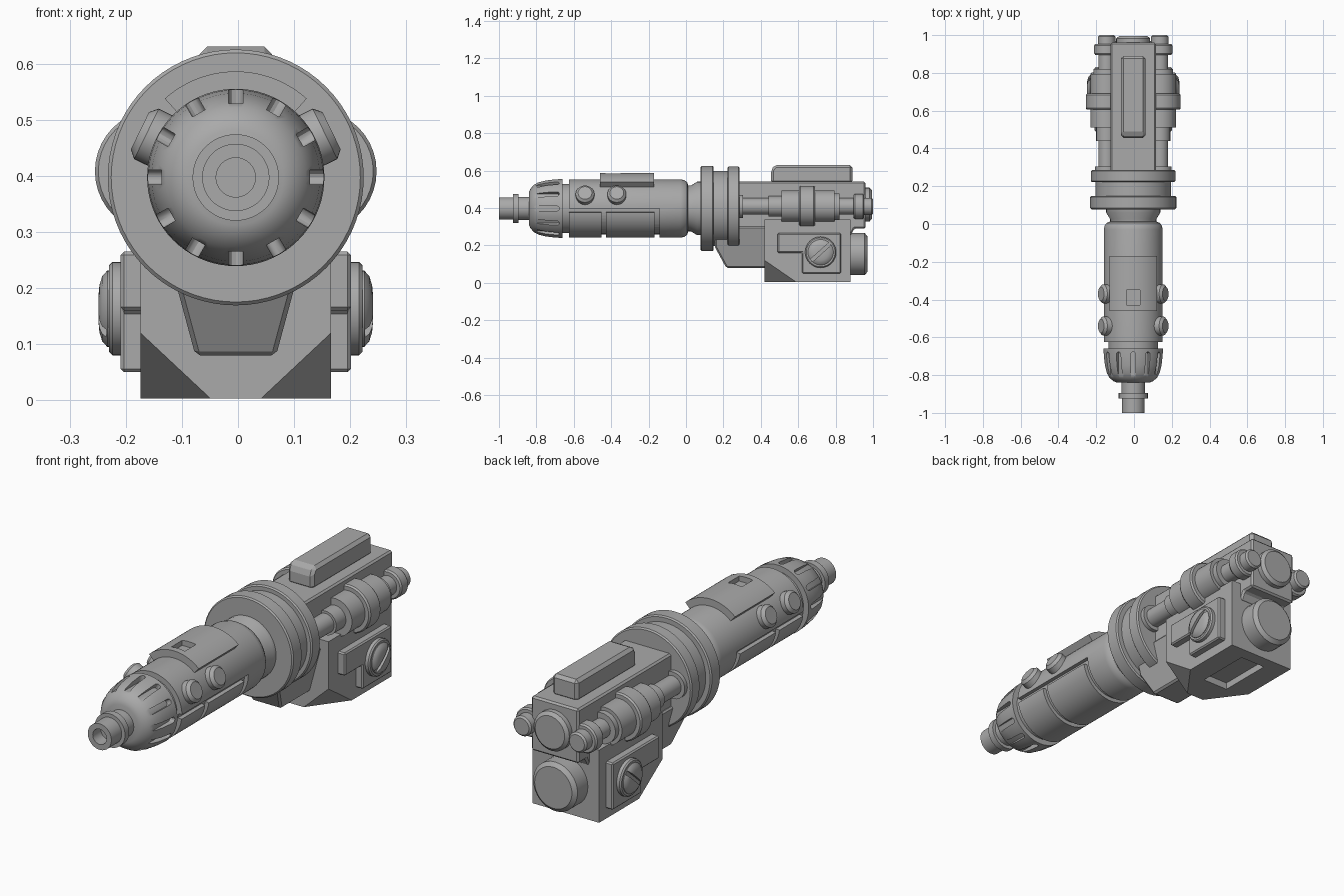
import bpy, bmesh, math
from mathutils import Matrix, Vector

if "Cube" in bpy.data.objects:
    bpy.data.objects.remove(bpy.data.objects["Cube"], do_unlink=True)

GREY = (0.4, 0.4, 0.4, 1)
metal = bpy.data.materials.new("grey_metal")
metal.use_nodes = True
metal.diffuse_color = GREY
metal.node_tree.nodes["Principled BSDF"].inputs["Base Color"].default_value = GREY

CX, CZ = -0.004, 0.397          # barrel axis
AXIS = Matrix.Translation((CX, 0, CZ))
MID = Matrix.Translation((CX, 0, 0))


def make(name, bm, matrix):
    bmesh.ops.transform(bm, matrix=matrix, verts=bm.verts)
    bmesh.ops.recalc_face_normals(bm, faces=bm.faces)
    mesh = bpy.data.meshes.new(name)
    bm.to_mesh(mesh)
    bm.free()
    mesh.materials.append(metal)
    ob = bpy.data.objects.new(name, mesh)
    bpy.context.collection.objects.link(ob)
    return ob


def activate(ob):
    bpy.ops.object.select_all(action='DESELECT')
    ob.select_set(True)
    bpy.context.view_layer.objects.active = ob


def apply(ob, kind, **settings):
    mod = ob.modifiers.new(kind, kind)
    for key, value in settings.items():
        setattr(mod, key, value)
    activate(ob)
    bpy.ops.object.modifier_apply(modifier=mod.name)


def cut(ob, cutter):
    apply(ob, 'BOOLEAN', object=cutter, operation='DIFFERENCE', solver='EXACT')
    bpy.data.objects.remove(cutter, do_unlink=True)


def smooth(ob):
    activate(ob)
    bpy.ops.object.shade_smooth_by_angle(angle=math.radians(32))
    return ob


def lathe(name, profile, matrix=AXIS, n=48):
    """Closed solid from (y, radius) pairs turned about the local y axis."""
    bm = bmesh.new()
    rings = []
    for y, r in profile:
        count = n if r else 1
        rings.append([bm.verts.new((r * math.cos(2 * math.pi * i / n), y,
                                    r * math.sin(2 * math.pi * i / n))) for i in range(count)])
    for a, b in zip(rings, rings[1:]):
        for i in range(n):
            j = (i + 1) % n
            quad = [a[i % len(a)], a[j % len(a)], b[j % len(b)], b[i % len(b)]]
            bm.faces.new(list(dict.fromkeys(quad)))
    return smooth(make(name, bm, matrix))


def prism(name, pts, x0, x1, matrix=MID, bevel=0):
    """Outline of (y, z) pairs extruded along x."""
    bm = bmesh.new()
    a = [bm.verts.new((x0, y, z)) for y, z in pts]
    b = [bm.verts.new((x1, y, z)) for y, z in pts]
    bm.faces.new(a)
    bm.faces.new(b)
    for i in range(len(pts)):
        j = (i + 1) % len(pts)
        bm.faces.new((a[i], a[j], b[j], b[i]))
    ob = make(name, bm, matrix)
    if bevel:
        apply(ob, 'BEVEL', width=bevel, segments=1, limit_method='ANGLE')
    return ob


def rect(y0, y1, z0, z1):
    return [(y0, z0), (y1, z0), (y1, z1), (y0, z1)]


def arc_solid(name, r0, r1, deg0, deg1, y0, y1, n=24):
    """Curved slab around the barrel; its outline lies in x, z."""
    angles = [math.radians(deg0 + (deg1 - deg0) * i / n) for i in range(n + 1)]
    outline = [(r1 * math.cos(t), r1 * math.sin(t)) for t in angles]
    outline += [(r0 * math.cos(t), r0 * math.sin(t)) for t in reversed(angles)]
    # the extrusion axis becomes y, the outline becomes x, z
    turn = Matrix(((0, 1, 0, 0), (1, 0, 0, 0), (0, 0, 1, 0), (0, 0, 0, 1)))
    return prism(name, outline, y0, y1, AXIS @ turn)


def aim(loc, direction):
    return Matrix.Translation(loc) @ Vector(direction).to_track_quat('Y', 'Z').to_matrix().to_4x4()


# Nozzle with a bore
lathe("nozzle", [(-0.94, 0), (-0.94, 0.035), (-1, 0.035), (-1, 0.06), (-0.925, 0.06), (-0.925, 0.077),
                 (-0.895, 0.077), (-0.895, 0.062), (-0.82, 0.062), (-0.82, 0)])

# Domed nose with twelve rounded slots
nose = lathe("nose", [(-0.84, 0), (-0.84, 0.085), (-0.832, 0.105), (-0.815, 0.125), (-0.79, 0.14),
                      (-0.75, 0.15), (-0.7, 0.156), (-0.66, 0.158), (-0.66, 0)], n=72)
W = 0.013
ends = [(-0.69, 1), (-0.815, -1)]
capsule = [(y + s * W * math.sin(t), s * W * math.cos(t))
           for y, s in ends for t in [math.pi * k / 6 for k in range(7)]]
for i in range(12):
    cut(nose, prism("slot_cutter", capsule, 0.132, 0.2,
                    AXIS @ Matrix.Rotation(i * math.pi / 6, 4, 'Y')))
smooth(nose)

# Barrel, grooved on its lower half
lathe("barrel_collar", [(-0.67, 0), (-0.67, 0.132), (-0.61, 0.132), (-0.61, 0)])
barrel = lathe("barrel", [(-0.625, 0), (-0.625, 0.156), (-0.03, 0.156), (-0.01, 0.152), (0.005, 0.142),
                          (0.012, 0.125), (0.012, 0)], n=72)
for y in (-0.44, -0.155):
    cut(barrel, arc_solid("band_cutter", 0.138, 0.2, -179, -1, y - 0.013, y + 0.013))
for deg in (-8, -180):
    cut(barrel, arc_solid("channel_cutter", 0.138, 0.2, deg, deg + 8, -0.7, -0.142, 4))
smooth(barrel)

# Curved top pad with a square hole
pad = arc_solid("top_pad", 0.14, 0.189, 48, 132, -0.46, -0.17)
cut(pad, prism("hole_cutter", rect(-0.43, -0.35, 0.56, 0.7), -0.035, 0.035))
smooth(pad)

# Neck and double flange
lathe("neck", [(0, 0), (0, 0.122), (0.025, 0.122), (0.06, 0.143), (0.09, 0.143), (0.09, 0)])
lathe("flange", [(0.078, 0), (0.078, 0.222), (0.084, 0.228), (0.142, 0.228), (0.148, 0.222),
                 (0.148, 0.2), (0.222, 0.2), (0.222, 0.218), (0.228, 0.224), (0.28, 0.224),
                 (0.286, 0.218), (0.286, 0)], n=72)

# Upper housing and its top rail
prism("upper_housing", [(0.25, 0.25), (0.88, 0.25), (0.9, 0.29), (0.96, 0.29), (0.96, 0.54), (0.25, 0.54)],
      -0.12, 0.12, bevel=0.008)
prism("top_rail", [(0.455, 0.53), (0.89, 0.53), (0.89, 0.63), (0.475, 0.63), (0.455, 0.605)],
      -0.065, 0.065, bevel=0.014)

# Tapered bracket under the flange
bracket = prism("bracket", [(0.155, 0.3), (0.155, 0.19), (0.215, 0.08), (0.46, 0.08), (0.46, 0.3)], -1, 1)
for v in bracket.data.vertices:
    half = 0.072 + 0.27 * (v.co.z - 0.08)
    v.co.x = CX + math.copysign(half, v.co.x)
apply(bracket, 'BEVEL', width=0.008, segments=1)

# Lower housing with two clipped front corners and a bottom recess
lower = prism("lower_housing", rect(0.42, 0.88, 0.003, 0.337), -0.17, 0.17)
bm = bmesh.new()
bm.from_mesh(lower.data)
for s in (-1, 1):
    p, q, r = (Vector(c) for c in ((CX + s * 0.17, 0.42, 0.12), (CX + s * 0.045, 0.42, 0.003),
                                   (CX + s * 0.17, 0.59, 0.003)))
    normal = (q - p).cross(r - p)
    if normal.x * s < 0:
        normal.negate()
    cutline = bmesh.ops.bisect_plane(bm, geom=bm.verts[:] + bm.edges[:] + bm.faces[:], plane_co=p,
                                     plane_no=normal, clear_outer=True, dist=1e-5)
    bmesh.ops.holes_fill(bm, edges=[e for e in bm.edges if e.is_boundary])
bmesh.ops.recalc_face_normals(bm, faces=bm.faces)
bm.to_mesh(lower.data)
bm.free()
cut(lower, prism("recess_cutter", rect(0.56, 0.82, -0.05, 0.035), -0.065, 0.065))

# Round end caps at the back
lathe("upper_cap", [(0.95, 0), (0.95, 0.09), (0.982, 0.09), (0.995, 0.075), (0.995, 0)],
      Matrix.Translation((CX, 0, 0.418)), 32)
lathe("lower_cap", [(0.87, 0), (0.87, 0.113), (0.955, 0.113), (0.97, 0.095), (0.97, 0)],
      Matrix.Translation((CX, 0, 0.153)), 32)

for s, side in ((-1, "right"), (1, "left")):
    # Barrel buttons
    out = Vector((s * math.cos(math.radians(26)), 0, math.sin(math.radians(26))))
    for y, place in ((-0.54, "front"), (-0.37, "rear")):
        lathe(f"{side}_{place}_button", [(0.13, 0), (0.13, 0.05), (0.177, 0.05), (0.19, 0.037), (0.19, 0)],
              aim((CX, y, CZ), out), 32)

    # Stepped side cylinder
    lathe(f"{side}_cylinder", [(0.28, 0), (0.28, 0.062), (0.305, 0.062), (0.305, 0.044), (0.44, 0.044),
                               (0.44, 0.055), (0.51, 0.055), (0.51, 0.086), (0.605, 0.086), (0.605, 0.104),
                               (0.613, 0.11), (0.682, 0.11), (0.69, 0.104), (0.69, 0.086), (0.795, 0.086),
                               (0.795, 0.07), (0.82, 0.07), (0.82, 0.044), (0.895, 0.044), (0.895, 0.06),
                               (0.903, 0.066), (0.945, 0.066), (0.953, 0.06), (0.953, 0.046), (0.992, 0.046),
                               (1, 0.038), (1, 0)], Matrix.Translation((CX + s * 0.141, 0, 0.408)), 40)

    # Stepped side plate
    prism(f"{side}_plate", [(0.49, 0.265), (0.49, 0.16), (0.62, 0.16), (0.62, 0.05), (0.83, 0.05),
                            (0.83, 0.265)], s * 0.16, s * 0.205, bevel=0.006)

    # Slotted screw
    hub = (CX, 0.72, 0.163)
    lathe(f"{side}_screw_washer", [(0.19, 0), (0.19, 0.083), (0.22, 0.083), (0.226, 0.077), (0.226, 0)],
          aim(hub, (s, 0, 0)))
    screw = lathe(f"{side}_screw", [(0.2, 0), (0.2, 0.068), (0.229, 0.068), (0.238, 0.058), (0.243, 0.042),
                                    (0.245, 0.02), (0.245, 0)], aim(hub, (s, 0, 0)))
    cut(screw, prism("screw_cutter", rect(-0.1, 0.1, -0.009, 0.009), s * 0.23, s * 0.3,
                     Matrix.Translation(hub) @ Matrix.Rotation(math.radians(42), 4, 'X')))
    smooth(screw)
